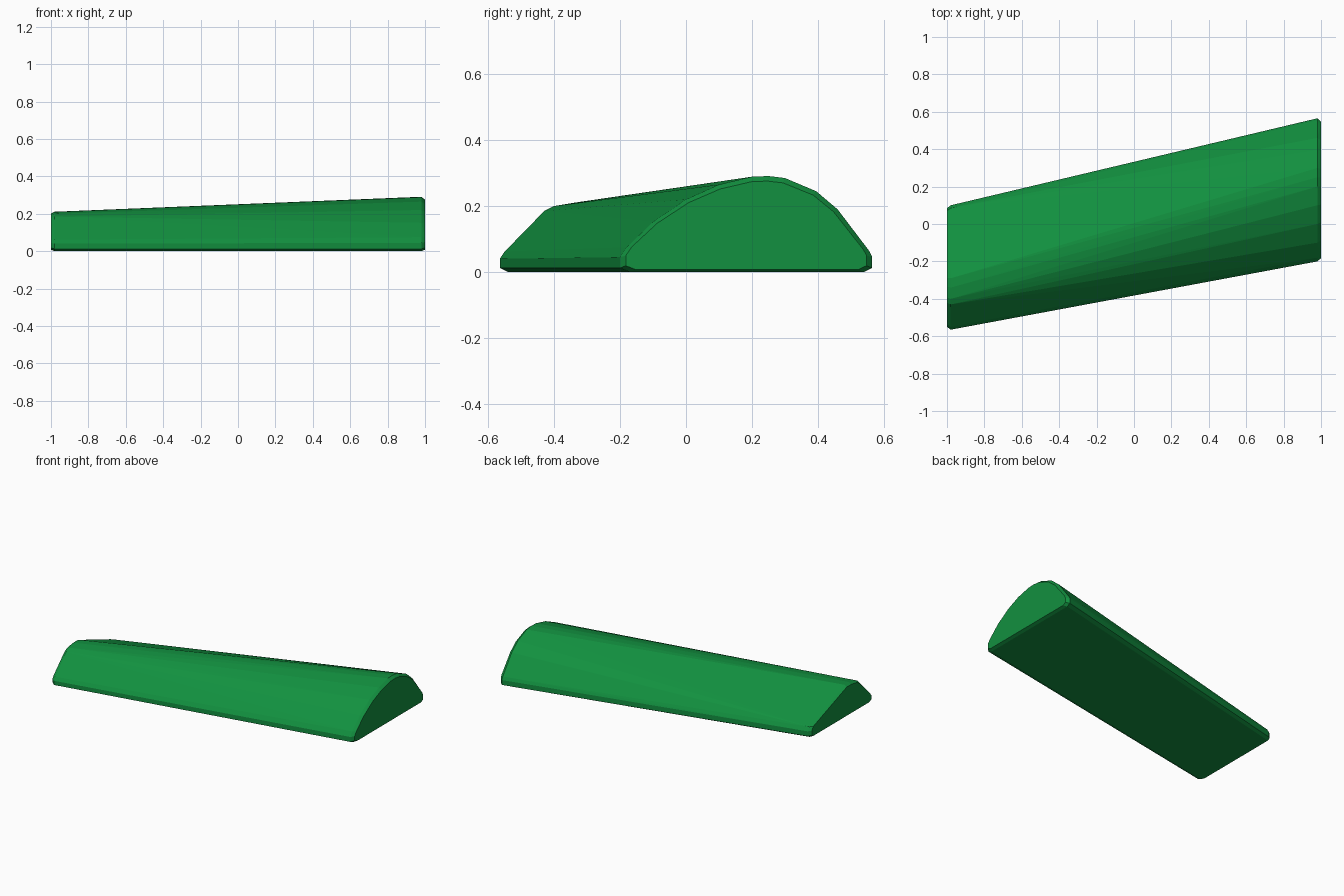
import bpy, bmesh

if "Cube" in bpy.data.objects:
    bpy.data.objects.remove(bpy.data.objects["Cube"])

# End cross-sections as (y, z): a pointed wedge on the left, a rounded hump on the right
left = [(-0.54, 0), (-0.565, 0.012), (-0.565, 0.04), (-0.55, 0.062), (-0.43, 0.185),
        (-0.40, 0.20), (-0.34, 0.21), (-0.29, 0.211), (0.085, 0.07), (0.10, 0.045),
        (0.10, 0.012), (0.08, 0)]
right = [(-0.17, 0), (-0.20, 0.012), (-0.20, 0.045), (-0.18, 0.075), (-0.10, 0.152),
         (0.0, 0.22), (0.10, 0.265), (0.20, 0.289), (0.25, 0.291), (0.30, 0.285),
         (0.395, 0.245), (0.46, 0.19), (0.555, 0.065), (0.565, 0.045),
         (0.565, 0.012), (0.54, 0)]

bm = bmesh.new()


def add_end(profile, side):
    # full-size section just inside the end, slightly inset section at the end
    ys = [p[0] for p in profile]
    cy = (min(ys) + max(ys)) / 2
    for y, z in profile:
        bm.verts.new((side * 0.98, y, z))
        bm.verts.new((side, cy + (y - cy) * 0.955, 0.1 + (z - 0.1) * 0.92))


add_end(left, -1)
add_end(right, 1)

# Skin the two ends into one convex block
hull = bmesh.ops.convex_hull(bm, input=bm.verts)
loose = [v for v in bm.verts if not v.link_faces]
bmesh.ops.delete(bm, geom=loose, context='VERTS')
bmesh.ops.dissolve_limit(bm, angle_limit=0.01, verts=bm.verts, edges=bm.edges)
bmesh.ops.recalc_face_normals(bm, faces=bm.faces)

mesh = bpy.data.meshes.new("tapered_block")
bm.to_mesh(mesh)
bm.free()
block = bpy.data.objects.new("tapered_block", mesh)
bpy.context.collection.objects.link(block)

# Green surface
green = bpy.data.materials.new("green")
green.diffuse_color = (0.006, 0.28, 0.05, 1)
green.use_nodes = True
green.node_tree.nodes["Principled BSDF"].inputs["Base Color"].default_value = green.diffuse_color
mesh.materials.append(green)
